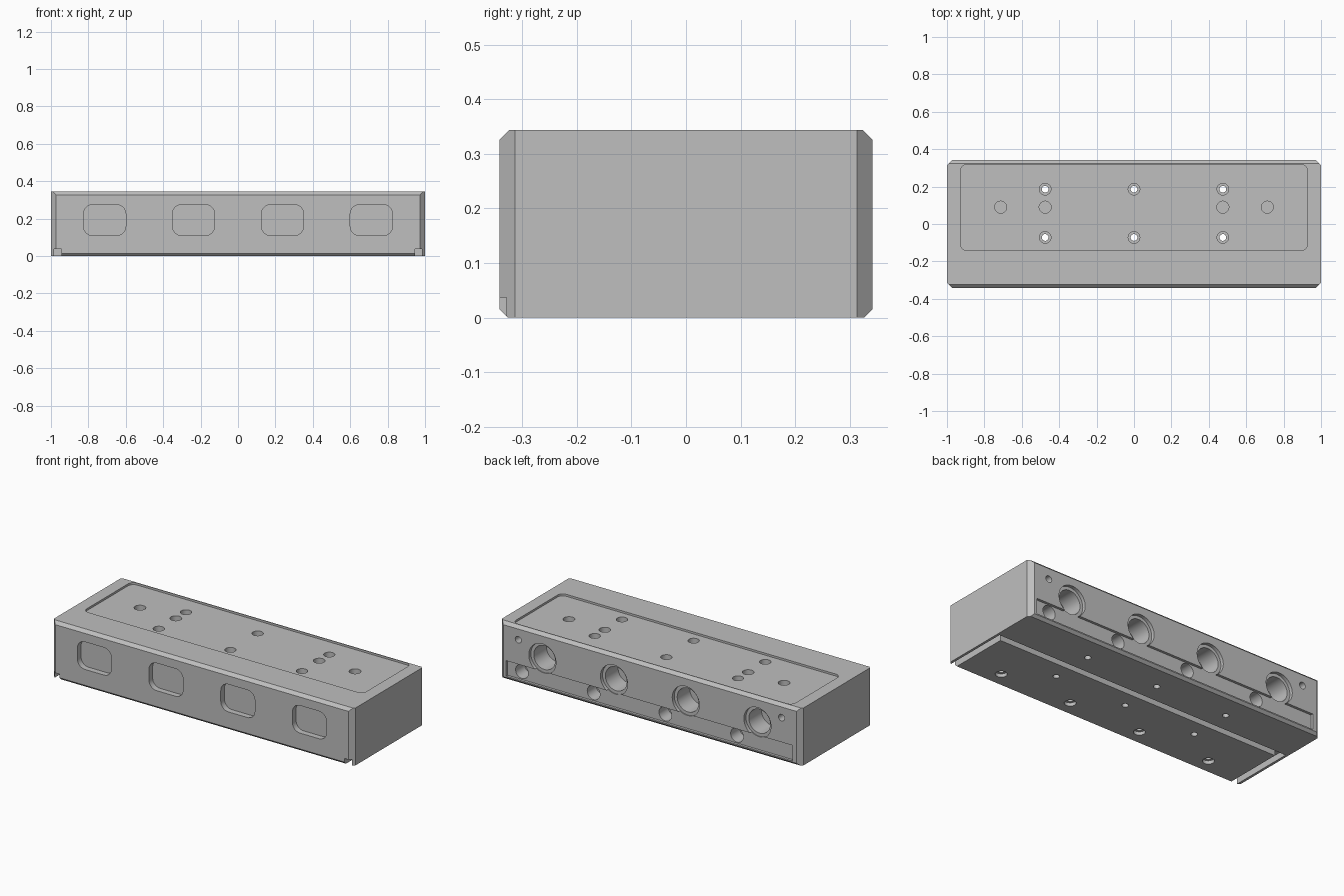
import bpy, bmesh
from math import sin, cos, pi

if "Cube" in bpy.data.objects:
    bpy.data.objects.remove(bpy.data.objects["Cube"])

L, W, H = 1.0, 0.342, 0.344
BORES = (-0.713, -0.238, 0.238, 0.713)

steel = bpy.data.materials.new("machined grey")
steel.use_nodes = True
steel.diffuse_color = (0.52, 0.52, 0.52, 1)
steel.node_tree.nodes["Principled BSDF"].inputs["Base Color"].default_value = (0.52, 0.52, 0.52, 1)


def circle(x, y, r, n=40):
    return [(x + r * cos(2 * pi * i / n), y + r * sin(2 * pi * i / n)) for i in range(n)]


def rect(x0, x1, y0, y1, r=0.0, n=8):
    if not r:
        return [(x0, y0), (x1, y0), (x1, y1), (x0, y1)]
    pts = []
    corners = ((x1 - r, y1 - r), (x0 + r, y1 - r), (x0 + r, y0 + r), (x1 - r, y0 + r))
    for k, (cx, cy) in enumerate(corners):
        for i in range(n + 1):
            a = (k + i / n) * pi / 2
            pts.append((cx + r * cos(a), cy + r * sin(a)))
    return pts


def prisms(name, outlines, axis, lo, hi):
    """Extrude closed outlines along an axis into one object."""
    place = {"X": lambda a, b, t: (t, a, b),
             "Y": lambda a, b, t: (a, t, b),
             "Z": lambda a, b, t: (a, b, t)}[axis]
    bm = bmesh.new()
    for pts in outlines:
        low, high = ([bm.verts.new(place(a, b, t)) for a, b in pts] for t in (lo, hi))
        bm.faces.new(low)
        bm.faces.new(high)
        for i in range(len(pts)):
            j = (i + 1) % len(pts)
            bm.faces.new((low[i], low[j], high[j], high[i]))
    bmesh.ops.recalc_face_normals(bm, faces=bm.faces)
    mesh = bpy.data.meshes.new(name)
    bm.to_mesh(mesh)
    bm.free()
    mesh.materials.append(steel)
    obj = bpy.data.objects.new(name, mesh)
    bpy.context.collection.objects.link(obj)
    return obj


def combine(obj, cutter, operation="DIFFERENCE"):
    cutter.hide_render = True
    mod = obj.modifiers.new(cutter.name, "BOOLEAN")
    mod.operation, mod.solver, mod.object = operation, "EXACT", cutter
    bpy.ops.object.select_all(action="DESELECT")
    bpy.context.view_layer.objects.active = obj
    obj.select_set(True)
    bpy.ops.object.modifier_apply(modifier=mod.name)
    bpy.data.objects.remove(cutter)


# Block: chamfered end profile crossed with a plan that has cut corners
t, b, c = 0.018, 0.015, 0.028
profile = [(-W + b, 0), (W - b, 0), (W, b), (W, H - t),
           (W - t, H), (-W + t, H), (-W, H - t), (-W, b)]
plan = [(-L + c, -W), (L - c, -W), (L, -W + c), (L, W - c),
        (L - c, W), (-L + c, W), (-L, W - c), (-L, -W + c)]
block = prisms("manifold_block", [profile], "X", -L - 0.1, L + 0.1)
combine(block, prisms("plan_outline", [plan], "Z", -0.1, H + 0.1), "INTERSECT")


def cut(name, outlines, axis, lo, hi):
    combine(block, prisms(name, outlines, axis, lo, hi))


# Top: shallow recess, counterbored bolt holes and blind holes
floor = H - 0.012
bolts = [(x, y) for x in (-0.475, 0, 0.475) for y in (-0.072, 0.186)]
cut("top_recess", [rect(-0.927, 0.927, -0.142, 0.319, 0.035)], "Z", floor, H + 0.1)
cut("bolt_counterbores", [circle(x, y, 0.031) for x, y in bolts], "Z", floor - 0.03, H + 0.1)
cut("bolt_holes", [circle(x, y, 0.018, 24) for x, y in bolts], "Z", -0.1, H + 0.1)
cut("top_blind_holes", [circle(x, 0.09, 0.032) for x in (-0.713, -0.475, 0.475, 0.713)],
    "Z", floor - 0.04, H + 0.1)

# Front: four rounded windows
cut("front_windows", [rect(x - 0.113, x + 0.113, 0.11, 0.275, 0.05) for x in BORES],
    "Y", -W - 0.1, -W + 0.035)

# Back: long slot, main bores with wider rims, lower ports, corner holes
cut("back_slot", [rect(-0.945, 0.955, 0.022, 0.115)], "Y", W - 0.015, W + 0.1)
cut("bore_rims", [circle(x, 0.19, 0.09, 48) for x in BORES], "Y", W - 0.02, W + 0.1)
cut("main_bores", [circle(x, 0.19, 0.071, 48) for x in BORES], "Y", W - 0.14, W + 0.1)
cut("lower_ports", [circle(x + 0.146, 0.07, 0.042) for x in BORES], "Y", W - 0.1, W + 0.1)
cut("back_corner_holes", [circle(x, 0.262, 0.02, 24) for x in (-0.873, 0.873)],
    "Y", W - 0.05, W + 0.1)

# Underside: U-shaped channel opening at the front, and four stepped holes
channel = [(-0.985, -W - 0.1), (-0.945, -W - 0.1), (-0.945, 0.03), (0.945, 0.03),
           (0.945, -W - 0.1), (0.985, -W - 0.1), (0.985, 0.07), (-0.985, 0.07)]
cut("bottom_channel", [channel], "Z", -0.1, 0.037)
cut("bottom_holes", [circle(x, -0.24, 0.032) for x in BORES], "Z", -0.1, 0.02)
cut("bottom_pilot_holes", [circle(x, -0.24, 0.017, 24) for x in BORES], "Z", -0.1, 0.08)

# Smooth round walls, sharp edges kept
bpy.ops.object.shade_smooth_by_angle(angle=pi / 6)
